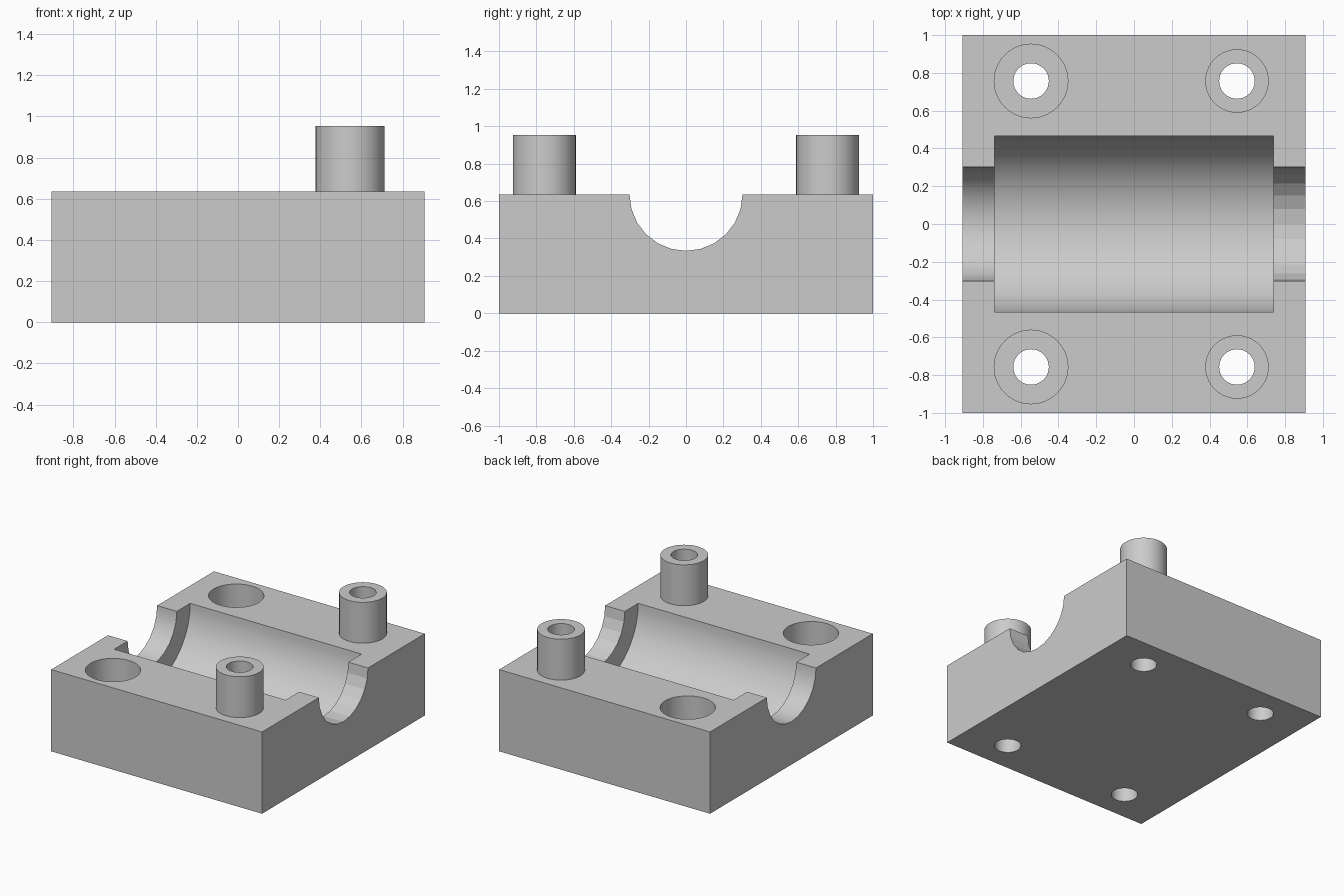
import bpy
import bmesh
from math import radians
from mathutils import Matrix, Vector

HALF_X, HALF_Y, TOP = 0.907, 1.0, 0.636
BOLT_X, BOLT_Y, BOLT_R = 0.545, 0.757, 0.094
POST_R, POST_TOP = 0.168, 0.954
POCKET_R, POCKET_FLOOR = 0.195, 0.31
BORE_R, BORE_HALF, SHAFT_R = 0.467, 0.738, 0.302

if "Cube" in bpy.data.objects:
    bpy.data.objects.remove(bpy.data.objects["Cube"], do_unlink=True)

grey = bpy.data.materials.new("plain grey")
grey.use_nodes = True
grey.diffuse_color = (0.6, 0.6, 0.6, 1)
grey.node_tree.nodes["Principled BSDF"].inputs["Base Color"].default_value = grey.diffuse_color


def make_object(name, bm):
    bmesh.ops.recalc_face_normals(bm, faces=bm.faces)
    mesh = bpy.data.meshes.new(name)
    bm.to_mesh(mesh)
    bm.free()
    mesh.materials.append(grey)
    obj = bpy.data.objects.new(name, mesh)
    bpy.context.scene.collection.objects.link(obj)
    return obj


def cylinder(name, radius, length, centre, sides, along_x=False):
    bm = bmesh.new()
    turn = Matrix.Rotation(radians(90), 4, 'Y') if along_x else Matrix()
    bmesh.ops.create_cone(bm, cap_ends=True, segments=sides, radius1=radius, radius2=radius,
                          depth=length, matrix=Matrix.Translation(centre) @ turn)
    return make_object(name, bm)


def smooth(obj):
    obj.data.shade_smooth()
    obj.data.set_sharp_from_angle(angle=radians(32))


# Housing block
bm = bmesh.new()
bmesh.ops.create_cube(bm, size=2, matrix=Matrix.Translation((0, 0, TOP / 2))
                      @ Matrix.Diagonal((HALF_X, HALF_Y, TOP / 2, 1)))
block = make_object("housing_block", bm)

# Bearing bore, shaft groove, bolt holes and deep pockets
cutters = [
    cylinder("bore_cutter", BORE_R, 2 * BORE_HALF, (0, 0, TOP), 64, True),
    cylinder("shaft_cutter", SHAFT_R, 2.2, (0, 0, TOP), 24, True),
]
for side_y in (-1, 1):
    for side_x in (-1, 1):
        cutters.append(cylinder("bolt_cutter", BOLT_R, 2, (side_x * BOLT_X, side_y * BOLT_Y, 0.5), 40))
    cutters.append(cylinder("pocket_cutter", POCKET_R, 1,
                            (-BOLT_X, side_y * BOLT_Y, POCKET_FLOOR + 0.5), 48))
for cutter in cutters:
    cutter.hide_render = True
    cut = block.modifiers.new(cutter.name, 'BOOLEAN')
    cut.operation, cut.solver, cut.object = 'DIFFERENCE', 'EXACT', cutter

# Bake the cuts and drop the cutters
bpy.context.view_layer.update()
baked = bpy.data.meshes.new_from_object(block.evaluated_get(bpy.context.evaluated_depsgraph_get()))
block.modifiers.clear()
block.data = baked
for cutter in cutters:
    bpy.data.objects.remove(cutter, do_unlink=True)
smooth(block)

# The groove at the post end keeps its flat facets
for face in baked.polygons:
    if face.center.x > BORE_HALF and abs(face.center.y) < SHAFT_R and abs(face.normal.x) < 0.1:
        face.use_smooth = False

# Hollow posts standing on the block
for name, side_y in (("front_post", -1), ("back_post", 1)):
    bm = bmesh.new()
    rings = []
    for radius, z in ((POST_R, TOP), (POST_R, POST_TOP), (BOLT_R, POST_TOP), (BOLT_R, TOP)):
        ring = bmesh.ops.create_circle(bm, segments=40, radius=radius, matrix=Matrix.Translation(
            Vector((BOLT_X, side_y * BOLT_Y, z))))["verts"]
        rings.append(ring)
    for lower, upper in zip(rings, rings[1:]):
        for i in range(len(lower)):
            bm.faces.new((lower[i - 1], lower[i], upper[i], upper[i - 1]))
    smooth(make_object(name, bm))
